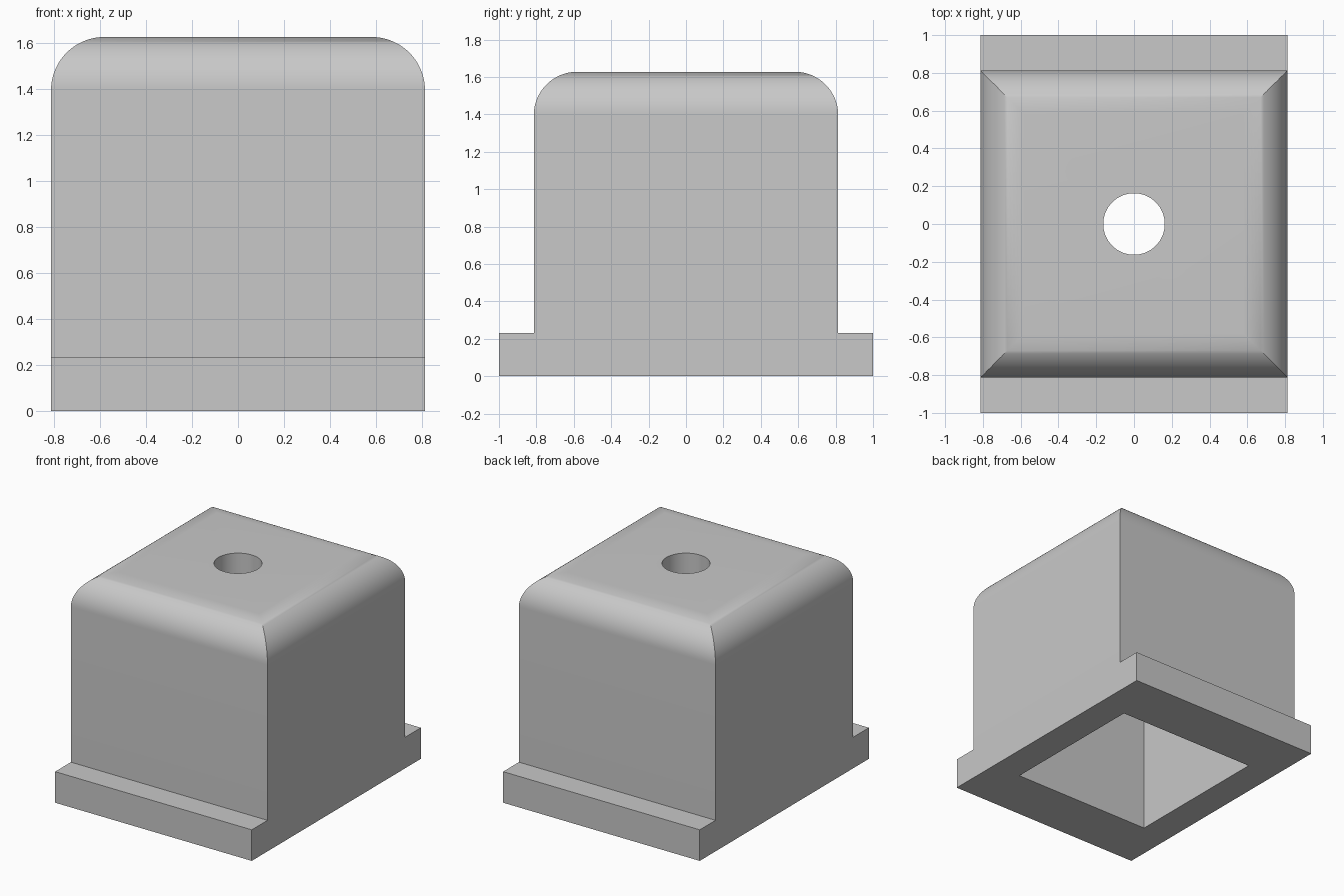
import bpy, bmesh, math
from mathutils import Matrix

cube = bpy.data.objects.get("Cube")
if cube:
    bpy.data.objects.remove(cube, do_unlink=True)

UNIT = 2 / 43                 # overall depth is 43 units
HALF = 17.5 * UNIT            # half width of the housing
WALL = 5 * UNIT               # wall thickness, flange height and edge radius
HEIGHT = 35 * UNIT
HOLE = 3.5 * UNIT
ARC_STEPS = 20

grey = bpy.data.materials.new("plain grey")
grey.use_nodes = True
colour = (0.58, 0.58, 0.58, 1)
grey.diffuse_color = colour
grey.node_tree.nodes["Principled BSDF"].inputs["Base Color"].default_value = colour


def add_object(name, bm):
    bmesh.ops.recalc_face_normals(bm, faces=bm.faces[:])
    mesh = bpy.data.meshes.new(name)
    bm.to_mesh(mesh)
    bm.free()
    mesh.materials.append(grey)
    obj = bpy.data.objects.new(name, mesh)
    bpy.context.collection.objects.link(obj)
    return obj


def box(name, width, depth, bottom, top):
    bm = bmesh.new()
    place = (Matrix.Translation((0, 0, (bottom + top) / 2))
             @ Matrix.Diagonal((width, depth, top - bottom, 1)))
    bmesh.ops.create_cube(bm, size=1, matrix=place)
    return add_object(name, bm)


def square_loft(name, profile):
    """Stack square rings given as (half width, height)."""
    bm = bmesh.new()
    rings = [[bm.verts.new((sx * h, sy * h, z))
              for sx, sy in ((-1, -1), (1, -1), (1, 1), (-1, 1))]
             for h, z in profile]
    for low, high in zip(rings, rings[1:]):
        for i in range(4):
            j = (i + 1) % 4
            bm.faces.new((low[i], low[j], high[j], high[i]))
    bm.faces.new(rings[0][::-1])
    bm.faces.new(rings[-1])
    return add_object(name, bm)


# Housing with rounded, mitred top edges
profile = [(HALF, 0)]
for i in range(ARC_STEPS + 1):
    a = math.pi / 2 * i / ARC_STEPS
    profile.append((HALF - WALL * (1 - math.cos(a)),
                    HEIGHT - WALL * (1 - math.sin(a))))
housing = square_loft("housing", profile)

# Flange, inner cavity and round top hole
flange = box("flange", 2 * HALF, 2, 0, WALL)
inner = 2 * (HALF - WALL)
cavity = box("cavity_cutter", inner, inner, -WALL, HEIGHT - WALL)
bm = bmesh.new()
bmesh.ops.create_cone(bm, cap_ends=True, segments=64, radius1=HOLE, radius2=HOLE,
                      depth=4 * WALL, matrix=Matrix.Translation((0, 0, HEIGHT)))
hole = add_object("hole_cutter", bm)

# Combine the parts and discard the helpers
helpers = ((flange, 'UNION'), (cavity, 'DIFFERENCE'), (hole, 'DIFFERENCE'))
for helper, operation in helpers:
    helper.hide_render = True
    mod = housing.modifiers.new(helper.name, 'BOOLEAN')
    mod.operation = operation
    mod.solver = 'EXACT'
    mod.object = helper
bpy.context.view_layer.update()
evaluated = housing.evaluated_get(bpy.context.evaluated_depsgraph_get())
result = bpy.data.meshes.new_from_object(evaluated)
housing.modifiers.clear()
housing.data = result
for helper, _ in helpers:
    bpy.data.objects.remove(helper, do_unlink=True)

bpy.ops.object.select_all(action='DESELECT')
housing.select_set(True)
bpy.context.view_layer.objects.active = housing
bpy.ops.object.shade_smooth_by_angle(angle=math.radians(30))
